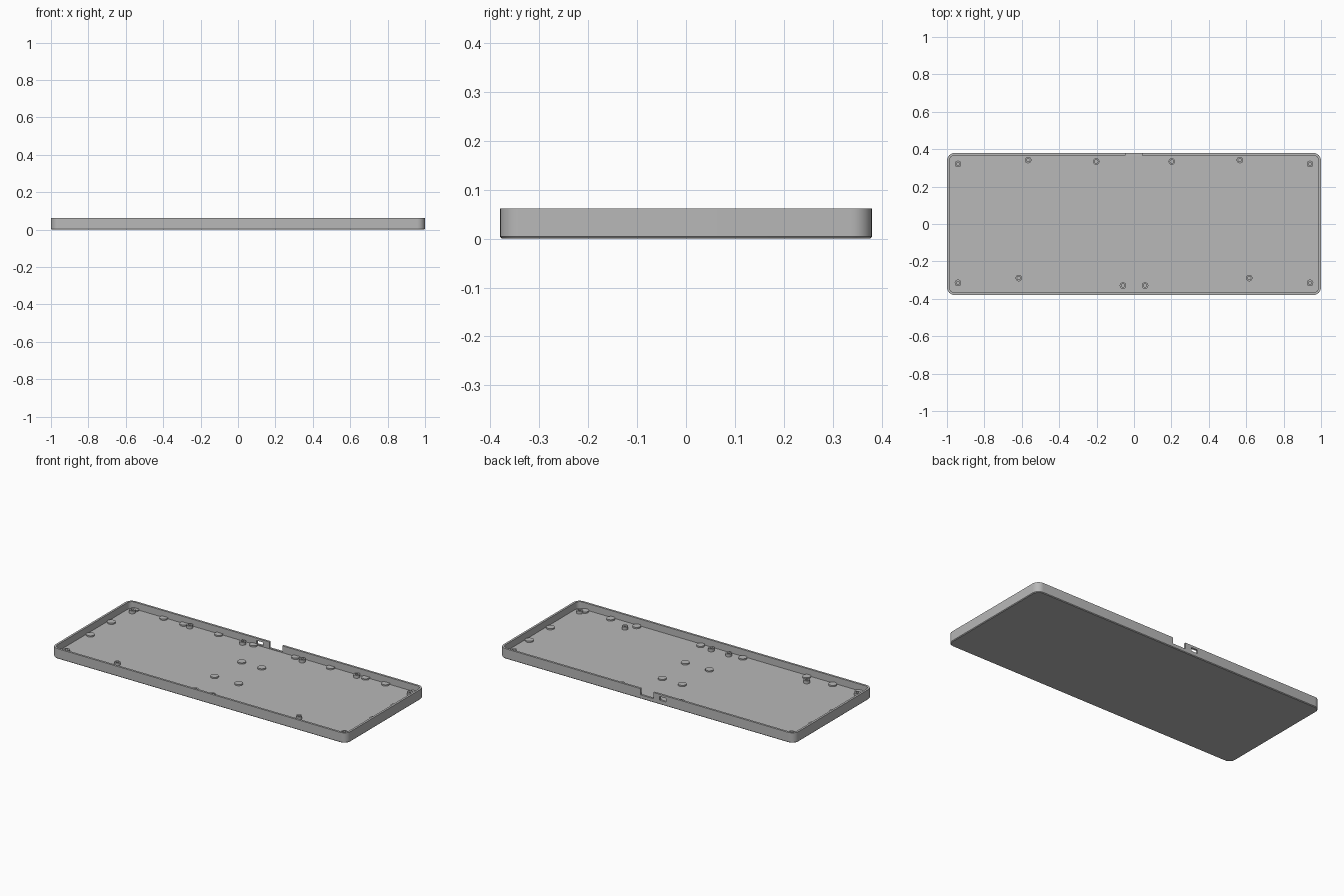
import bpy, bmesh, math

cube = bpy.data.objects.get("Cube")
if cube:
    bpy.data.objects.remove(cube, do_unlink=True)

HX, HY, TOP = 1.0, 0.38, 0.062
FLOOR, WALL, RADIUS = 0.02, 0.013, 0.042

grey = bpy.data.materials.new("case_grey")
grey.use_nodes = True
grey.diffuse_color = (0.48, 0.48, 0.48, 1)
grey.node_tree.nodes["Principled BSDF"].inputs["Base Color"].default_value = grey.diffuse_color


def ring(bm, inset, z, steps=8):
    """Rounded rectangle of vertices, inset from the outer outline."""
    r = RADIUS - inset
    verts = []
    for q, (sx, sy) in enumerate([(1, 1), (-1, 1), (-1, -1), (1, -1)]):
        for i in range(steps + 1):
            a = math.pi / 2 * (q + i / steps)
            verts.append(bm.verts.new((sx * (HX - RADIUS) + r * math.cos(a),
                                       sy * (HY - RADIUS) + r * math.sin(a), z)))
    return verts


def stack_rings(bm, rings, closed=False):
    """Join successive rings with quads."""
    pairs = list(zip(rings, rings[1:]))
    if closed:
        pairs.append((rings[-1], rings[0]))
    for a, b in pairs:
        n = len(a)
        for i in range(n):
            j = (i + 1) % n
            bm.faces.new((a[i], a[j], b[j], b[i]))


def finish(bm, name):
    bmesh.ops.recalc_face_normals(bm, faces=bm.faces)
    mesh = bpy.data.meshes.new(name)
    bm.to_mesh(mesh)
    bm.free()
    mesh.materials.append(grey)
    ob = bpy.data.objects.new(name, mesh)
    bpy.context.collection.objects.link(ob)
    return ob


def activate(ob):
    bpy.ops.object.select_all(action='DESELECT')
    ob.select_set(True)
    bpy.context.view_layer.objects.active = ob


def smooth(ob):
    activate(ob)
    bpy.ops.object.shade_smooth_by_angle(angle=math.radians(30))


# Tray: outer wall with a chamfered base, rim, inner wall and floor
bm = bmesh.new()
profile = [(0.004, 0), (0, 0.004), (0, TOP), (WALL, TOP), (WALL, FLOOR)]
rings = [ring(bm, inset, z) for inset, z in profile]
stack_rings(bm, rings)
bm.faces.new(rings[0])
bm.faces.new(rings[-1])
tray = finish(bm, "tray")


# Cable notch and small port window through the back wall
def cut_back(x0, x1, z0, z1):
    bpy.ops.mesh.primitive_cube_add(size=1, location=((x0 + x1) / 2, HY, (z0 + z1) / 2))
    cutter = bpy.context.object
    cutter.scale = (x1 - x0, 0.05, z1 - z0)
    cutter.hide_render = True
    bpy.context.view_layer.update()
    mod = tray.modifiers.new("cut", 'BOOLEAN')
    mod.operation = 'DIFFERENCE'
    mod.solver = 'EXACT'
    mod.object = cutter
    activate(tray)
    bpy.ops.object.modifier_apply(modifier=mod.name)
    bpy.data.objects.remove(cutter, do_unlink=True)


cut_back(-0.045, 0.043, 0.024, 0.08)
cut_back(-0.13, -0.087, 0.026, 0.048)
smooth(tray)


def tube(name, x, y, radius, top, hole=0.0):
    """Round pad, or a post with a screw hole when hole is set."""
    bm = bmesh.new()
    base = FLOOR - 0.002
    outline = [(radius, base), (radius, top)]
    if hole:
        outline += [(hole, top), (hole, base)]
    loops = []
    for r, z in outline:
        loops.append([bm.verts.new((x + r * math.cos(a), y + r * math.sin(a), z))
                      for a in (math.tau * i / 24 for i in range(24))])
    stack_rings(bm, loops, closed=bool(hole))
    if not hole:
        bm.faces.new(loops[0])
        bm.faces.new(loops[-1])
    smooth(finish(bm, name))


# Low round pads along the walls and in the middle
pads = [(s * x, 0.355) for s in (-1, 1) for x in (0.948, 0.752, 0.616, 0.379, 0.143)]
pads += [(s * x, -0.345) for s in (-1, 1) for x in (0.928, 0.752, 0.576, 0.143)]
pads += [(s * 0.96, y) for s in (-1, 1) for y in (0.145, -0.058)]
pads += [(s * x, y) for s in (-1, 1) for x, y in ((0.068, 0.133), (0.082, -0.11))]
for i, (x, y) in enumerate(pads):
    tube(f"pad_{i + 1}", x, y, 0.0235, FLOOR + 0.008)

# Screw posts, mirrored left and right
posts = [(0.941, 0.321), (0.566, 0.342), (0.202, 0.334),
         (0.616, -0.289), (0.941, -0.315), (0.059, -0.329)]
for i, (x, y) in enumerate(posts):
    for side, s in (("left", 1), ("right", -1)):
        tube(f"screw_post_{i + 1}_{side}", s * x, y, 0.0175, FLOOR + 0.018, 0.009)
